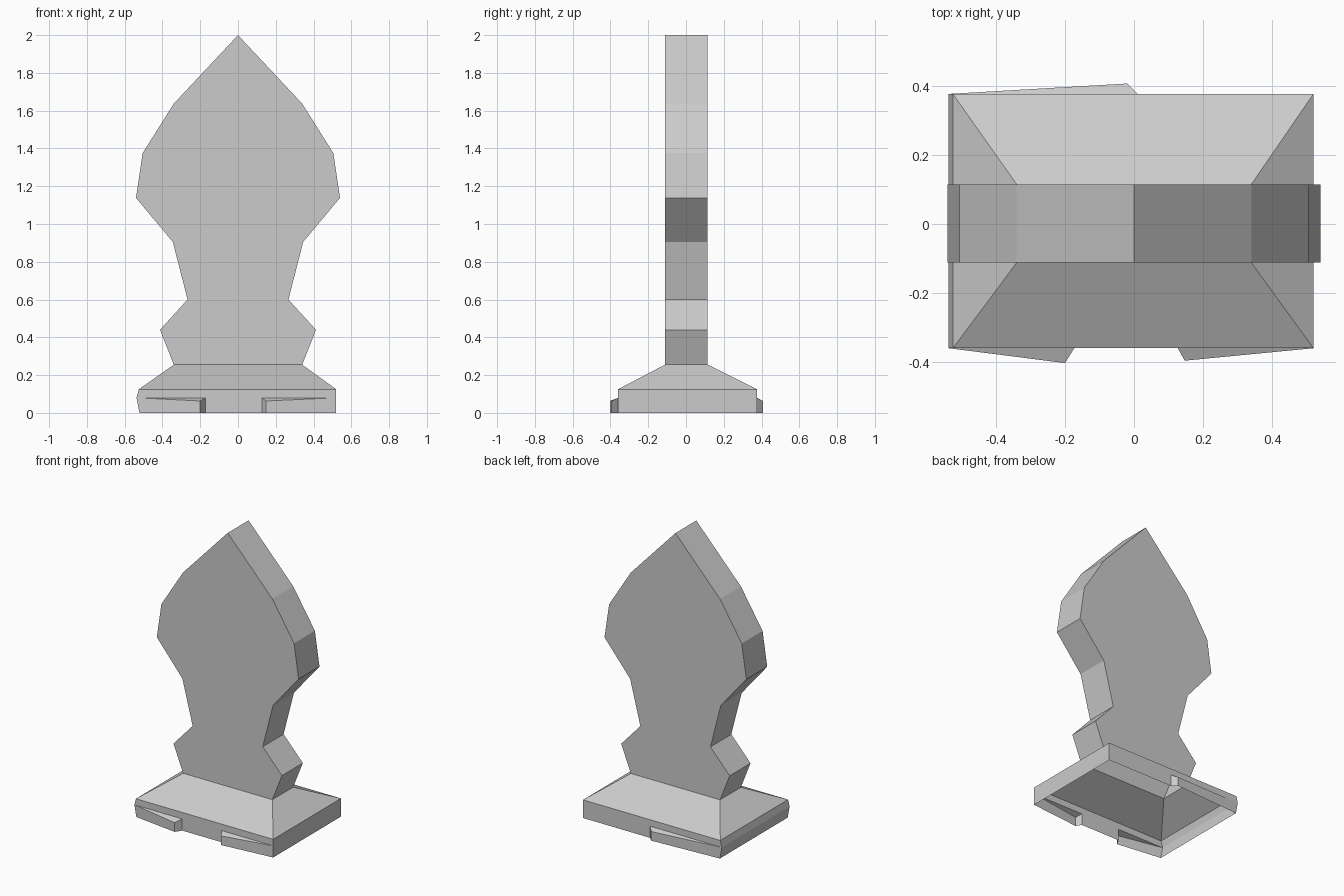
import bpy
import bmesh

cube = bpy.data.objects.get("Cube")
if cube:
    bpy.data.objects.remove(cube, do_unlink=True)

# Single plain grey
grey = bpy.data.materials.new("plain grey")
grey.use_nodes = True
colour = (0.6, 0.6, 0.6, 1)
grey.diffuse_color = colour
grey.node_tree.nodes["Principled BSDF"].inputs["Base Color"].default_value = colour


def add_face(bm, *points):
    return bm.faces.new([bm.verts.new(p) for p in points])


def finish(bm, name):
    bmesh.ops.remove_doubles(bm, verts=bm.verts, dist=0.0005)
    bmesh.ops.recalc_face_normals(bm, faces=bm.faces)
    mesh = bpy.data.meshes.new(name)
    bm.to_mesh(mesh)
    bm.free()
    mesh.materials.append(grey)
    obj = bpy.data.objects.new(name, mesh)
    bpy.context.collection.objects.link(obj)
    return obj


# Flat leaf-shaped blade: mirrored half outline, extruded in depth
FRONT, BACK = -0.112, 0.115
half = [(0.34, 0.255), (0.413, 0.44), (0.267, 0.6), (0.345, 0.905),
        (0.54, 1.138), (0.505, 1.375), (0.34, 1.637)]
outline = half + [(0, 2)] + [(-x, z) for x, z in reversed(half)]

bm = bmesh.new()
add_face(bm, *[(x, FRONT, z) for x, z in outline])
add_face(bm, *[(x, BACK, z) for x, z in outline])
for (xa, za), (xb, zb) in zip(outline, outline[1:]):
    add_face(bm, (xa, FRONT, za), (xb, FRONT, zb), (xb, BACK, zb), (xa, BACK, za))
finish(bm, "blade")

# Hollow foot: stacked rectangular rings, open underneath
MID = 0.08


def ring(z, x0, x1, y0, y1):
    return [(x0, y0, z), (x1, y0, z), (x1, y1, z), (x0, y1, z)]


YF, YB, XL = -0.36, 0.377, 0.52
rings = [ring(0, -0.522, XL, YF, YB), ring(MID, -0.537, XL, YF, YB),
         ring(0.125, -0.525, XL, YF, YB), ring(0.255, -0.34, 0.34, FRONT, BACK)]

bm = bmesh.new()
for level, (low, high) in enumerate(zip(rings, rings[1:])):
    for i in range(4):
        # lowest front and back walls are made with the flared tabs below
        if level == 0 and i in (0, 2):
            continue
        j = (i + 1) % 4
        add_face(bm, low[i], low[j], high[j], high[i])


def wall(y, xa, xb):
    """Plain lower wall panel."""
    add_face(bm, (xa, y, 0), (xb, y, 0), (xb, y, MID), (xa, y, MID))


def tab(corner, y, x_out, y_out, x_end):
    """Wedge flaring out from a foot corner to a blunt end."""
    a0, a1 = rings[0][corner], rings[1][corner]
    o0, o1 = (x_out, y_out, 0), (x_out, y_out, 0.063)
    b0, b1 = (x_end, y, 0), (x_end, y, MID)
    add_face(bm, a0, o0, o1, a1)
    add_face(bm, o0, b0, b1, o1)
    add_face(bm, a1, o1, b1)


tab(0, YF, -0.2, -0.403, -0.173)
wall(YF, -0.173, 0.127)
tab(1, YF, 0.147, -0.396, 0.127)
tab(3, YB, -0.02, 0.407, 0.01)
wall(YB, 0.01, XL)
finish(bm, "foot")
